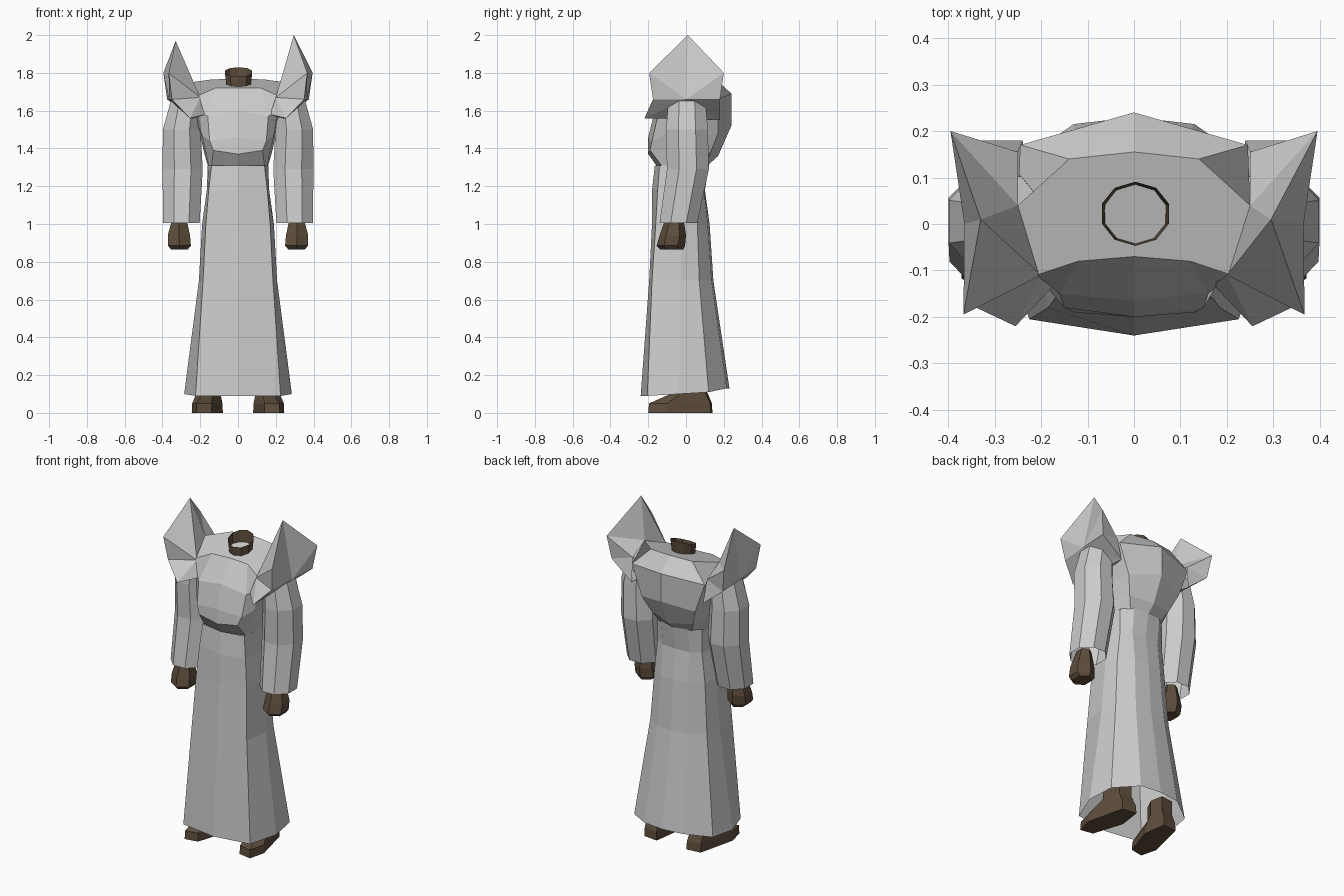
import bpy, bmesh
from math import cos, sin, pi

skin = bpy.data.materials.new("brown_skin")
skin.diffuse_color = (0.11, 0.075, 0.045, 1)


def make(name, verts, faces, mat=None):
    bm = bmesh.new()
    vs = [bm.verts.new(v) for v in verts]
    for f in faces:
        bm.faces.new([vs[i] for i in f])
    bmesh.ops.recalc_face_normals(bm, faces=bm.faces[:])
    me = bpy.data.meshes.new(name)
    bm.to_mesh(me)
    bm.free()
    ob = bpy.data.objects.new(name, me)
    bpy.context.collection.objects.link(ob)
    if mat:
        me.materials.append(mat)


def loft(name, rings, caps=(), mat=None):
    """Skin a stack of equal-length rings; caps lists ring indices to close."""
    n = len(rings[0])
    verts = [p for r in rings for p in r]
    faces = [(k * n + i, k * n + (i + 1) % n, (k + 1) * n + (i + 1) % n, (k + 1) * n + i)
             for k in range(len(rings) - 1) for i in range(n)]
    faces += [tuple(c * n + i for i in range(n)) for c in caps]
    make(name, verts, faces, mat)


def whole(half):
    """Complete a half outline (front centre to back centre) by mirroring."""
    return list(half) + [(-x, y, z) for x, y, z in reversed(half[1:-1])]


def oval(cx, cy, z, rx, ry, n=8, tilt=0.0):
    return [(cx + rx * cos((i + .5) * 2 * pi / n), cy + ry * sin((i + .5) * 2 * pi / n),
             z + tilt * sin((i + .5) * 2 * pi / n)) for i in range(n)]


def flip(pts, s):
    return [(s * x, y, z) for x, y, z in pts]


# chest, swelling at the front and back
chest = [
    [(0, -.07, 1.72), (.12, -.08, 1.72), (.21, -.11, 1.68), (.25, .04, 1.75), (.14, .14, 1.765), (0, .155, 1.77)],
    [(0, -.165, 1.6), (.16, -.15, 1.57), (.21, -.11, 1.6), (.25, .04, 1.6), (.245, .17, 1.66), (0, .24, 1.69)],
    [(0, -.2, 1.46), (.15, -.18, 1.44), (.19, -.11, 1.47), (.2, .04, 1.47), (.18, .17, 1.48), (0, .24, 1.52)],
    [(0, -.2, 1.37), (.13, -.19, 1.39), (.17, -.1, 1.38), (.18, .03, 1.38), (.14, .13, 1.38), (0, .17, 1.36)],
    [(0, -.15, 1.3), (.14, -.13, 1.31), (.155, -.08, 1.31), (.16, .01, 1.31), (.11, .1, 1.32), (0, .125, 1.32)],
]
loft("chest", [whole(r) for r in chest], caps=(0,))

# long skirt, open at the hem
skirt = [
    [(0, -.165, 1.31), (.14, -.14, 1.31), (.16, 0, 1.31), (.15, .06, 1.32), (.09, .11, 1.33), (0, .125, 1.33)],
    [(0, -.18, 1.18), (.155, -.15, 1.18), (.165, 0, 1.18), (.15, .06, 1.18), (.09, .095, 1.18), (0, .1, 1.18)],
    [(0, -.18, 1.0), (.17, -.16, 1.0), (.19, -.02, 1.0), (.17, .06, 1.0), (.09, .115, 1.0), (0, .125, 1.0)],
    [(0, -.195, .7), (.185, -.18, .7), (.207, -.03, .7), (.19, .07, .7), (.1, .135, .7), (0, .145, .7)],
    [(0, -.24, .09), (.225, -.205, .09), (.285, -.04, .1), (.265, .12, .11), (.13, .215, .13), (0, .23, .13)],
]
loft("skirt", [whole(r) for r in skirt])

# open neck stump, rim higher at the back
loft("neck", [oval(.003, .02, 1.72, .066, .062, 10), oval(.003, .022, 1.805, .076, .069, 10, .025)], mat=skin)

# pointed shoulder pads: a, b, c along the chest, f, p, k on the rim, g, o, h under the rim
for side, s, px, pz in (("right", 1, .295, 2.0), ("left", -1, .33, 1.97)):
    pad = dict(a=(.2, -.11, 1.67), b=(.25, .04, 1.75), c=(.25, .155, 1.69),
               f=(.367, -.195, 1.8), p=(px, .01, pz), k=(.395, .2, 1.8),
               g=(.35, -.175, 1.66), o=(.365, 0, 1.66), h=(.375, .18, 1.66),
               q=(.255, -.22, 1.56), d=(.24, .18, 1.55), r=(.17, -.13, 1.58))
    keys = list(pad)
    tris = "apf abp bkp bck fog fpo pko kho afg agq ckh chd qgo dho qod aqr rqd".split()
    make(side + "_shoulder_pad", flip(pad.values(), s), [[keys.index(c) for c in t] for t in tris])

    # sleeve
    sleeve = [oval(.275, .005, 1.66, .085, .105), oval(.298, .005, 1.5, .108, .12),
              oval(.293, .01, 1.29, .115, .12), oval(.3, -.04, 1.005, .105, .108)]
    loft(side + "_sleeve", [flip(r, s) for r in sleeve], caps=(0,))

    # hand
    hand = [oval(.31, -.06, 1.04, .04, .045, 6), oval(.313, -.07, .94, .068, .07, 6),
            oval(.31, -.08, .885, .07, .075, 6), oval(.31, -.075, .865, .05, .06, 6)]
    loft(side + "_hand", [flip(r, s) for r in hand], caps=(0, 3), mat=skin)

    # foot, toes turned out, with the ankle hidden by the hem
    sole = [(.14, -.185), (.22, -.2), (.245, -.1), (.19, .13), (.1, .14), (.08, 0)]
    instep = [(.13, -.04), (.18, -.05), (.215, -.01), (.19, .1), (.11, .11), (.095, .03)]
    foot = [[(x, y, 0) for x, y in sole],
            [(.165 + (x - .165) * .97, y * .98, .05) for x, y in sole],
            [(x, y, .115) for x, y in instep],
            [(x, y, .2) for x, y in instep]]
    loft(side + "_foot", [flip(r, s) for r in foot], caps=(0, 3), mat=skin)
